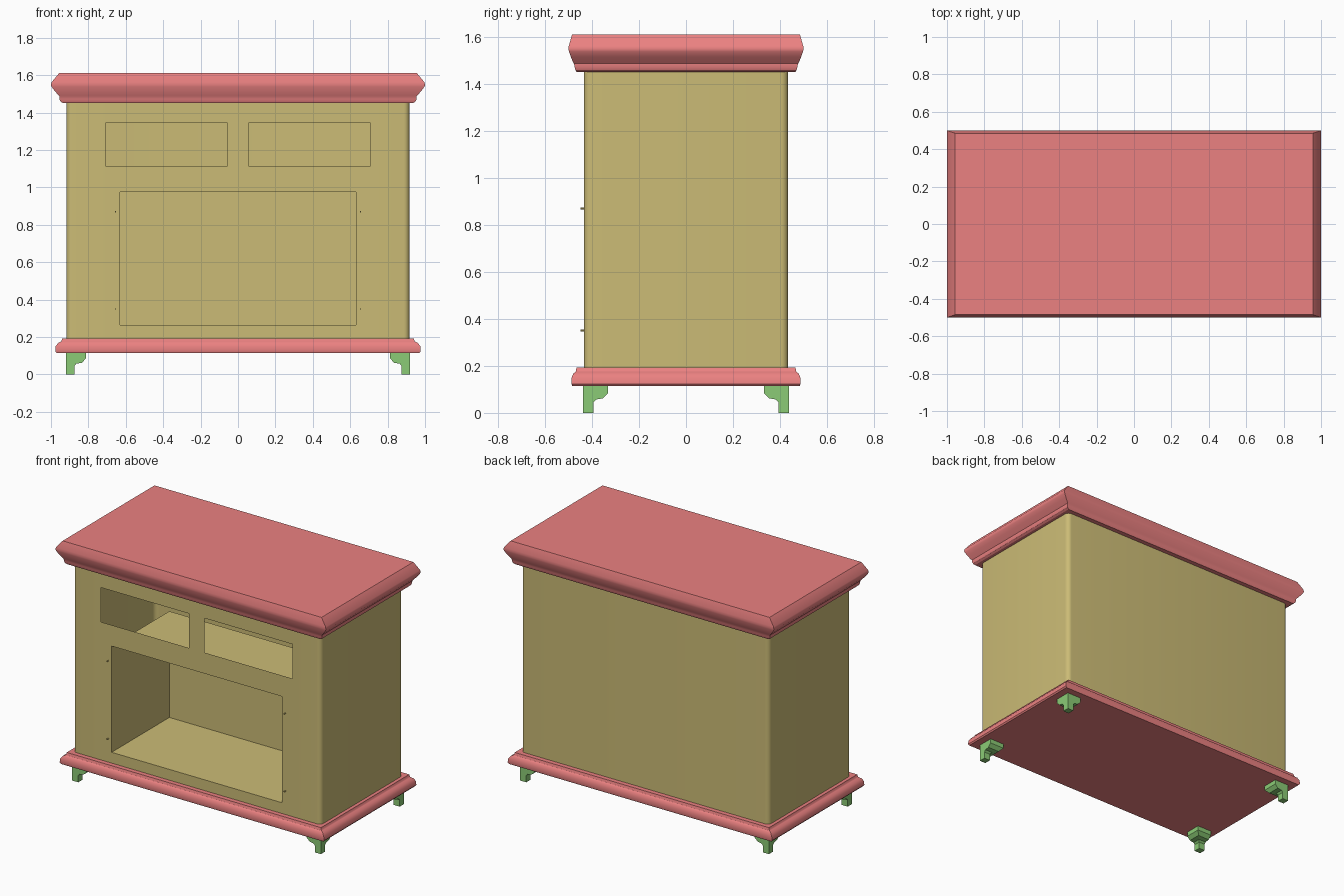
import bpy, bmesh
from math import sin, cos, pi, radians

if "Cube" in bpy.data.objects:
    bpy.data.objects.remove(bpy.data.objects["Cube"])


def material(name, rgb):
    m = bpy.data.materials.new(name)
    m.diffuse_color = (*rgb, 1)
    m.use_nodes = True
    m.node_tree.nodes["Principled BSDF"].inputs["Base Color"].default_value = m.diffuse_color
    return m


RED = material("red_trim", (0.83, 0.22, 0.22))
TAN = material("tan_panel", (0.60, 0.50, 0.18))
GREEN = material("green_foot", (0.26, 0.60, 0.18))


def finish(name, bm, mat, smooth=True, recalc=True):
    if recalc:
        bmesh.ops.recalc_face_normals(bm, faces=bm.faces)
    me = bpy.data.meshes.new(name)
    bm.to_mesh(me)
    bm.free()
    me.materials.append(mat)
    ob = bpy.data.objects.new(name, me)
    bpy.context.collection.objects.link(ob)
    if smooth:
        bpy.ops.object.select_all(action='DESELECT')
        ob.select_set(True)
        bpy.context.view_layer.objects.active = ob
        bpy.ops.object.shade_smooth_by_angle(angle=radians(32))
    return ob


def stack(name, rings, mat, smooth=True):
    """Closed loft through rectangles given as (x0, x1, y0, y1, z)."""
    bm = bmesh.new()
    loops = [[bm.verts.new(p) for p in ((x0, y0, z), (x1, y0, z), (x1, y1, z), (x0, y1, z))]
             for x0, x1, y0, y1, z in rings]
    for a, b in zip(loops, loops[1:]):
        for i in range(4):
            j = (i + 1) % 4
            bm.faces.new((a[i], a[j], b[j], b[i]))
    bm.faces.new(loops[0])
    bm.faces.new(loops[-1])
    return finish(name, bm, mat, smooth)


def moulding(name, profile):
    return stack(name, [(-x, x, -y, y, z) for x, y, z in profile], RED)


# Top and base mouldings: (half width, half depth, height)
moulding("top_moulding", [
    (0.938, 0.466, 1.452), (0.950, 0.471, 1.460), (0.955, 0.474, 1.472),
    (0.955, 0.477, 1.487), (0.960, 0.481, 1.493), (0.980, 0.490, 1.515),
    (0.997, 0.498, 1.538), (1.000, 0.500, 1.548), (0.997, 0.499, 1.562),
    (0.957, 0.485, 1.610)])
moulding("base_moulding", [
    (0.970, 0.484, 0.115), (0.977, 0.488, 0.124), (0.975, 0.487, 0.150),
    (0.962, 0.479, 0.168), (0.947, 0.470, 0.175), (0.944, 0.469, 0.178),
    (0.940, 0.466, 0.193)])

# Feet: square stepped brackets anchored at the outer corners
FOOT = [(0.045, 0), (0.045, 0.045), (0.055, 0.057), (0.085, 0.062),
        (0.107, 0.085), (0.107, 0.116)]
for sx, side in ((-1, "left"), (1, "right")):
    for sy, end in ((-1, "front"), (1, "back")):
        stack(f"{end}_{side}_foot",
              [(sx * 0.92, sx * (0.92 - s), sy * 0.438, sy * (0.438 - s), z) for s, z in FOOT],
              GREEN, smooth=False)

# Cabinet shell: thin hollow wall with rounded corners and three front openings
W, D, R = 0.917, 0.435, 0.03
HOLES = [(-0.708, -0.057, 1.115, 1.345), (0.057, 0.708, 1.115, 1.345),
         (-0.63, 0.63, 0.265, 0.975)]
xs = [-0.708, -0.63, -0.057, 0.057, 0.63, 0.708]
zs = [0.19, 0.265, 0.975, 1.115, 1.345, 1.456]
outline = [(x, -D) for x in xs]
for cx, cy, a0 in ((1, -1, -pi / 2), (1, 1, 0), (-1, 1, pi / 2), (-1, -1, pi)):
    for k in range(7):
        a = a0 + k * pi / 12
        outline.append((cx * (W - R) + R * cos(a), cy * (D - R) + R * sin(a)))

bm = bmesh.new()
rows = [[bm.verts.new((x, y, z)) for x, y in outline] for z in zs]
n = len(outline)
for r in range(len(zs) - 1):
    zc = (zs[r] + zs[r + 1]) / 2
    for i in range(n):
        j = (i + 1) % n
        xc = (outline[i][0] + outline[j][0]) / 2
        front = outline[i][1] < -D + 1e-5 and outline[j][1] < -D + 1e-5
        if front and any(a < xc < b and c < zc < d for a, b, c, d in HOLES):
            continue
        bm.faces.new((rows[r][i], rows[r][j], rows[r + 1][j], rows[r + 1][i]))
finish("cabinet_shell", bm, TAN, recalc=False)

# Lower compartment: box open at the front; its roof shows through the drawer slots
bm = bmesh.new()
x0, x1, z0, z1 = HOLES[2]
mouth, back = ([bm.verts.new((x, y, z)) for x, z in ((x0, z0), (x1, z0), (x1, z1), (x0, z1))]
               for y in (-D, 0.175))
for i in range(4):
    j = (i + 1) % 4
    bm.faces.new((mouth[i], mouth[j], back[j], back[i]))
bm.faces.new(back)
finish("lower_compartment", bm, TAN, smooth=False)

# Hinge pins beside the lower opening
for sx, side in ((-1, "left"), (1, "right")):
    for z, level in ((0.35, "lower"), (0.87, "upper")):
        bpy.ops.mesh.primitive_cylinder_add(vertices=8, radius=0.004, depth=0.016,
                                            location=(sx * 0.655, -D - 0.006, z),
                                            rotation=(pi / 2, 0, 0))
        pin = bpy.context.object
        pin.name = f"{level}_{side}_hinge_pin"
        pin.data.materials.append(TAN)
